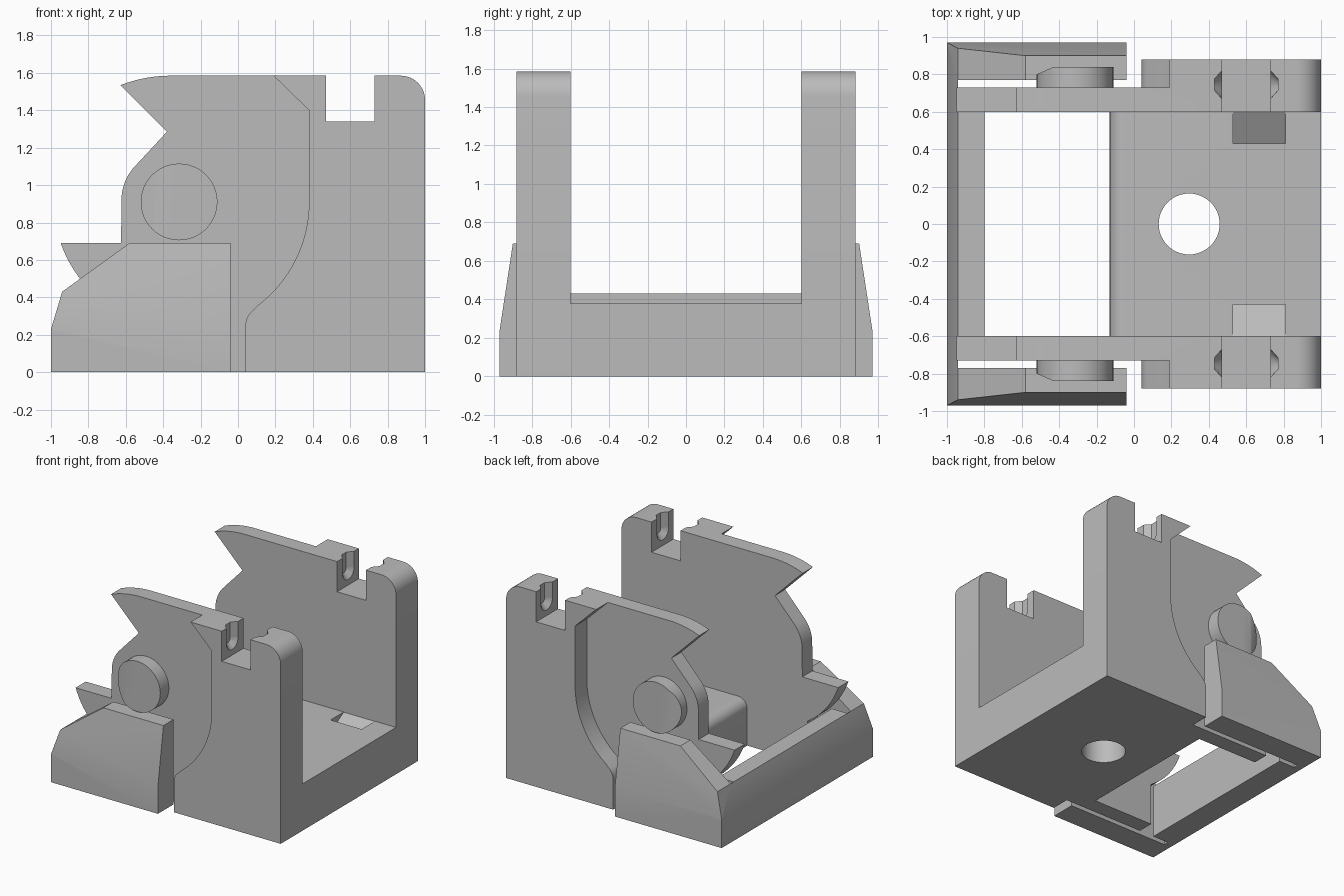
import bpy, bmesh
from math import sin, cos, pi, radians
from mathutils import Vector, Matrix

if "Cube" in bpy.data.objects:
    bpy.data.objects.remove(bpy.data.objects["Cube"])

grey = bpy.data.materials.new("plain_grey")
grey.use_nodes = True
grey.diffuse_color = (0.5, 0.5, 0.5, 1)
grey.node_tree.nodes["Principled BSDF"].inputs["Base Color"].default_value = (0.5, 0.5, 0.5, 1)

PX, PZ = -0.315, 0.91          # hinge axis
TOP = 1.585


def arc(cx, cz, r, a0, a1, n=12):
    return [(cx + r * cos(radians(a0 + (a1 - a0) * i / n)),
             cz + r * sin(radians(a0 + (a1 - a0) * i / n))) for i in range(n + 1)]


def prism(name, pts, lo, hi, axis="y", cut=None):
    """Extrude an outline along y (points x,z) or z (points x,y); cut = (point, normal) trims a side."""
    put = (lambda a, b: (a, lo, b)) if axis == "y" else (lambda a, b: (a, b, lo))
    step = (0, hi - lo, 0) if axis == "y" else (0, 0, hi - lo)
    bm = bmesh.new()
    face = bm.faces.new([bm.verts.new(put(a, b)) for a, b in pts])
    new = bmesh.ops.extrude_face_region(bm, geom=[face])["geom"]
    bmesh.ops.translate(bm, vec=step, verts=[v for v in new if isinstance(v, bmesh.types.BMVert)])
    if cut:
        res = bmesh.ops.bisect_plane(bm, geom=bm.verts[:] + bm.edges[:] + bm.faces[:],
                                     plane_co=cut[0], plane_no=cut[1], clear_outer=True)
        edges = [e for e in res["geom_cut"] if isinstance(e, bmesh.types.BMEdge)]
        bmesh.ops.holes_fill(bm, edges=edges)
    return finish(name, bm)


def finish(name, bm):
    bmesh.ops.recalc_face_normals(bm, faces=bm.faces[:])
    me = bpy.data.meshes.new(name)
    bm.to_mesh(me)
    bm.free()
    me.materials.append(grey)
    ob = bpy.data.objects.new(name, me)
    bpy.context.collection.objects.link(ob)
    return ob


def frustum(x0, x1, r0, r1, y, z):
    bm = bmesh.new()
    turn = Matrix.Translation(((x0 + x1) / 2, y, z)) @ Matrix.Rotation(pi / 2, 4, "Y")
    bmesh.ops.create_cone(bm, cap_ends=True, segments=24, radius1=r0, radius2=r1,
                          depth=x1 - x0, matrix=turn)
    return finish("cutter", bm)


def select_only(ob):
    bpy.ops.object.select_all(action="DESELECT")
    ob.select_set(True)
    bpy.context.view_layer.objects.active = ob


def boolean(ob, other, op="DIFFERENCE"):
    mod = ob.modifiers.new("bool", "BOOLEAN")
    mod.operation, mod.object, mod.solver = op, other, "EXACT"
    select_only(ob)
    bpy.ops.object.modifier_apply(modifier="bool")
    bpy.data.objects.remove(other)


def mirror_copy(ob, name):
    bm = bmesh.new()
    bm.from_mesh(ob.data)
    bmesh.ops.scale(bm, vec=(1, -1, 1), verts=bm.verts[:])
    return finish(name, bm)


# Shared right end of the wall: rounded corner and top notch
wall_end = ([(1, 0)] + arc(0.87, TOP - 0.13, 0.13, 0, 90, 10) +
            [(0.73, TOP), (0.73, 1.34), (0.47, 1.34), (0.47, TOP)])

# Back wall: thin toothed plate plus a thick outer layer
plate = prism("back_wall", wall_end + arc(-0.36, 0.85, TOP - 0.85, 90, 111.5, 8)
              + [(-0.38, 1.285)] + arc(-0.36, 0.92, 0.263, 136, 180, 10)
              + [(-0.625, 0.69)] + arc(PX, PZ, 0.67, 199.2, 238, 12) + [(-0.67, 0)], 0.6, 0.73)
layer = prism("layer", wall_end + [(0.19, TOP), (0.38, 1.4)]
              + arc(PX, PZ, 0.695, 0, -53, 16) + arc(0.14, 0.25, 0.1, 125, 180, 6)
              + [(0.04, 0)], 0.73, 0.88)
boolean(plate, layer, "UNION")

# Open-topped conical sockets on both sides of the notch
YS, ZS = 0.745, 1.46
half = [(0.43, 0.03), (0.47, 0.075), (0.73, 0.075), (0.77, 0.03)]
slot = [(x, YS + d) for x, d in half] + [(x, YS - d) for x, d in reversed(half)]
boolean(plate, prism("cutter", slot, ZS, 1.8, "z"))
boolean(plate, frustum(0.43, 0.48, 0.03, 0.086, YS, ZS))
boolean(plate, frustum(0.72, 0.77, 0.086, 0.03, YS, ZS))

# Hinge pin with one slanted side
pin = prism("back_hinge_pin", arc(PX, PZ, 0.205, 0, 352.5, 47), 0.73, 0.84,
            cut=(Vector((-0.43, 0.84, 0)), Vector((-0.04, 0.09, 0))))

# Side block of the frame, leaning in above its lower band
block = prism("back_side_block", [(-1, 0), (-1, 0.23), (-0.94, 0.43), (-0.58, 0.69),
                                  (-0.04, 0.69), (-0.04, 0)], 0.77, 0.97,
              cut=(Vector((0, 0.97, 0.23)), Vector((0, 0.46, 0.07))))

parts = [plate, pin, block]
parts += [mirror_copy(p, p.name.replace("back", "front")) for p in parts]

# Cross bar joining the side blocks
parts.append(prism("cross_bar_face", [(-1, 0), (-1, 0.23), (-0.94, 0.43), (-0.94, 0)], -0.77, 0.77))
parts.append(prism("cross_bar_ledge", [(-0.94, 0), (-0.94, 0.43), (-0.8, 0.43), (-0.8, 0)], -0.73, 0.73))

# Floor with rounded end, screw hole and two sloping pockets
floor = prism("floor", [(-0.13, 0), (1, 0), (1, 0.38)] + arc(-0.05, 0.3, 0.08, 90, 180, 8), -0.6, 0.6)
boolean(floor, prism("cutter", arc(0.295, 0, 0.163, 0, 352.5, 47), -0.1, 0.5, "z"))
for s in (1, -1):
    bm = bmesh.new()
    tri = [(s * 0.601, 0.379), (s * 0.43, 0.28), (s * 0.43, 0.45), (s * 0.601, 0.45)]
    ends = [[bm.verts.new((x, y, z)) for y, z in tri] for x in (0.53, 0.81)]
    bm.faces.new(ends[0])
    bm.faces.new(ends[1])
    for i in range(4):
        j = (i + 1) % 4
        bm.faces.new((ends[0][i], ends[0][j], ends[1][j], ends[1][i]))
    boolean(floor, finish("cutter", bm))
parts.append(floor)

for p in parts:
    select_only(p)
    bpy.ops.object.shade_smooth_by_angle(angle=radians(25))
